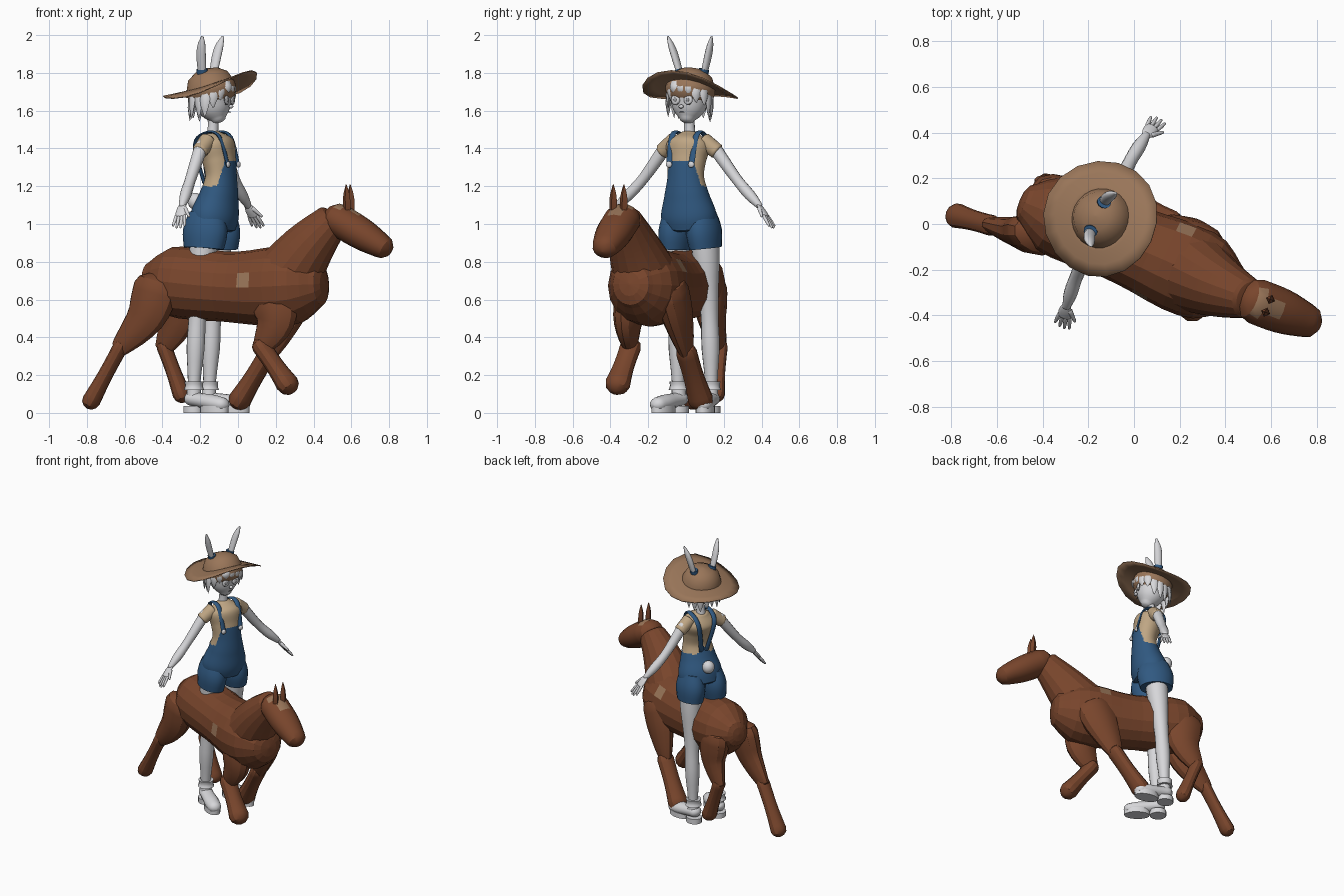
import bpy, bmesh, random
from math import sin, cos, pi, radians
from mathutils import Vector, Matrix

random.seed(4)
cube = bpy.data.objects.get("Cube")
if cube:
    bpy.data.objects.remove(cube, do_unlink=True)


def material(name, red, green, blue):
    mat = bpy.data.materials.new(name)
    mat.use_nodes = True
    mat.diffuse_color = (red, green, blue, 1)
    shader = mat.node_tree.nodes["Principled BSDF"]
    shader.inputs["Base Color"].default_value = mat.diffuse_color
    return mat


PALE = material("pale grey", .68, .68, .7)
GREY = material("mid grey", .33, .33, .34)
DENIM = material("denim blue", .03, .1, .22)
SHIRT = material("shirt tan", .52, .38, .23)
STRAW = material("straw brown", .32, .18, .1)
HIDE = material("horse brown", .19, .06, .025)

# Figure space: x is its left, -y its front.  Horse space: x forward, y left.
FIGURE = Matrix.Translation((-.135, .02, 0)) @ Matrix.Rotation(radians(65), 4, 'Z')
HORSE = Matrix.Translation((0, -.09, 0)) @ Matrix.Rotation(radians(-21), 4, 'Z')
X_AXIS = Vector((1, 0, 0))
Y_AXIS = Vector((0, 1, 0))


def finish(bm, name, mat, space, smooth=45, second=None, rule=None):
    """Turn a bmesh into a placed, shaded object; the rule picks faces of a second colour."""
    bmesh.ops.recalc_face_normals(bm, faces=bm.faces)
    mesh = bpy.data.meshes.new(name)
    mesh.materials.append(mat)
    if second:
        mesh.materials.append(second)
        for face in bm.faces:
            face.material_index = int(rule(face.calc_center_median(), face.normal))
    bm.to_mesh(mesh)
    bm.free()
    mesh.transform(space)
    ob = bpy.data.objects.new(name, mesh)
    bpy.context.collection.objects.link(ob)
    if smooth:
        bpy.ops.object.select_all(action='DESELECT')
        ob.select_set(True)
        bpy.context.view_layer.objects.active = ob
        bpy.ops.object.shade_smooth_by_angle(angle=radians(smooth))
    return ob


def along(keys, u):
    """Smooth value at u (from start to end) through evenly spaced keys."""
    last = len(keys) - 1
    if last == 0:
        return keys[0]
    i = min(int(u * last), last - 1)
    t = u * last - i
    before, a, b, after = (keys[max(0, min(last, i + k))] for k in (-1, 0, 1, 2))
    bend_a, bend_b = (b - before) / 2, (after - a) / 2
    ease = t * t * (3 - 2 * t)
    return a + (b - a) * ease + bend_a * (t * (1 - t) ** 2) - bend_b * (t * t * (1 - t))


def tube(name, path, radii, mat, space, squash=1, sides=12, rings=8, ref=Y_AXIS, cap=1, **look):
    """Skin a path: radii run evenly along it, squash scales the width across ref."""
    path = [Vector(p) for p in path]
    spots = [along(path, i / rings) for i in range(rings + 1)]
    bm = bmesh.new()
    loops = []

    def add_ring(centre, tangent, radius):
        a = (ref - tangent * tangent.dot(ref)).normalized()
        b = tangent.cross(a) * squash
        turns = [2 * pi * k / sides for k in range(sides)]
        loops.append([bm.verts.new(centre + (a * cos(q) + b * sin(q)) * radius) for q in turns])

    for i, spot in enumerate(spots):
        tangent = (spots[min(i + 1, rings)] - spots[max(i - 1, 0)]).normalized()
        radius = along(radii, i / rings)
        bulge = cap * radius * min(1, squash)
        # Rounded ends
        tips = [radians(q) for q in (30, 60, 88)] if cap else []
        if i == 0:
            for q in reversed(tips):
                add_ring(spot - tangent * bulge * sin(q), tangent, radius * cos(q))
        add_ring(spot, tangent, radius)
        if i == rings:
            for q in tips:
                add_ring(spot + tangent * bulge * sin(q), tangent, radius * cos(q))
    for u, v in zip(loops, loops[1:]):
        for k in range(sides):
            n = (k + 1) % sides
            bm.faces.new((u[k], u[n], v[n], v[k]))
    bm.faces.new(loops[0])
    bm.faces.new(loops[-1])
    return finish(bm, name, mat, space, **look)


def ball(name, centre, size, mat):
    bm = bmesh.new()
    bmesh.ops.create_uvsphere(bm, u_segments=16, v_segments=10, radius=1)
    bm.transform(Matrix.Translation(centre) @ Matrix.Diagonal((*size, 1)))
    finish(bm, name, mat, FIGURE)


def horse(name, path, radii, **options):
    tube("horse_" + name, path, radii, HIDE, HORSE, **options)


def body(name, path, radii, mat=PALE, **options):
    tube(name, path, radii, mat, FIGURE, **options)


# Horse trunk with a small tan patch on each side
def is_patch(c, normal):
    right = c.y < 0 and .05 < c.x < .12 and .66 < c.z < .72
    left = c.y > 0 and .14 < c.x < .21 and .76 < c.z < .82
    return right or left


horse("body", [(-.5, 0, .71), (0, -.01, .665), (.46, -.03, .68)], [.09, .17, .18, .175, .185, .2, .185, .12],
      squash=1.06, sides=16, rings=14, smooth=0, cap=.4, second=STRAW, rule=is_patch)

# Neck, head and ears
horse("neck", [(.27, -.02, .7), (.415, -.04, .88), (.55, -.04, 1.02)], [.18, .135, .09],
      squash=1.05, sides=16, smooth=20, cap=.3)
horse("head", [(.59, -.04, 1.02), (.825, -.04, .885)], [.1, .098, .075], squash=.88, sides=16, smooth=30,
      second=STRAW, rule=lambda c, n: c.x > .6 and c.z > 1.05 and n.z > .8)
for side, y in (("left", -.01), ("right", -.07)):
    horse(side + "_ear", [(.645, y, 1.07), (.64, y, 1.21)], [.02, .02, .002], sides=4, cap=0, smooth=0)

# Horse legs: forward and height of the hip, the joint and the hoof, and their spread
LEGS = {
    "right_hind": ((-.42, .66), (-.61, .35), (-.77, .065), -1),
    "left_hind": ((-.38, .66), (-.46, .35), (-.365, .1), .75),
    "right_fore": ((.25, .6), (.19, .35), (.34, .155), -1),
    "left_fore": ((.26, .64), (.12, .32), (-.05, .07), 1),
}
for name, (hip, joint, hoof, spread) in LEGS.items():
    hip, joint, hoof = (Vector((p[0], spread * y, p[1])) for p, y in zip((hip, joint, hoof), (.115, .145, .16)))
    thigh = hip.lerp(joint, .5) + X_AXIS * (0 if name == "left_fore" else .04)
    horse(name + "_upper_leg", [hip, thigh, joint], [.085, .08, .06, .036], squash=1.5, smooth=30, cap=.9)
    thick = 1.25 if "fore" in name else 1
    horse(name + "_lower_leg", [joint, hoof], [.046 * thick, .045 * thick, .055 * thick], squash=.88, smooth=30)


# Torso: shirt above, overalls and bib below
def is_denim(c, normal):
    bib = c.y < -.06 and c.z < 1.33 and abs(c.x) < .07 + (1.33 - c.z) / 4
    back = c.y > 0 and abs(c.x) < .05 and c.z < 1.25 - abs(c.x)
    return bib or back or c.z < 1.2


body("shirt_and_overalls", [(0, 0, .99), (0, -.05, 1.25), (0, 0, 1.48)], [.148, .15, .122, .1, .106, .118, .05],
     SHIRT, squash=.8, ref=X_AXIS, sides=96, rings=60, cap=.2, second=DENIM, rule=is_denim)
body("neck", [(0, 0, 1.46), (0, -.01, 1.6)], [.033, .028, .03])
ball("tail_puff", (0, .1, 1.12), (.042, .04, .045), PALE)

for side, s in (("left", 1), ("right", -1)):
    # Overalls
    body(side + "_shorts_leg", [(s * .072, 0, 1.06), (s * .088, .01, .87)], [.068, .088, .079], DENIM,
         squash=1.4, ref=X_AXIS, sides=20, cap=0)
    body(side + "_strap", [(s * .065, -.12, 1.31), (s * .07, -.075, 1.46), (s * .07, 0, 1.485),
                           (s * .06, .075, 1.42), (s * .02, .04, 1.22)], [.017], DENIM,
         squash=.45, ref=X_AXIS, sides=8, rings=20)
    ball(side + "_strap_button", (s * .065, -.122, 1.315), (.017, .01, .017), PALE)

    # Leg and arm
    body(side + "_leg", [(s * .085, .01, .9), (s * .095, .045, .5), (s * .097, .065, .1)],
         [.075, .07, .055, .046, .048, .036, .03], sides=16, rings=16)
    body(side + "_sleeve", [(s * .085, -.01, 1.44), (s * .158, 0, 1.385)], [.046, .042], SHIRT, sides=16, cap=.3)
    shoulder, elbow, wrist = (Vector(p) for p in ((s * .14, 0, 1.41), (s * .28, 0, 1.23), (s * .41, -.015, 1.1)))
    body(side + "_arm", [shoulder, elbow, wrist], [.036, .033, .029, .03, .019], rings=12)

    # Hand: fingers fan out from the end of the palm
    reach = Vector((s * .045, -.01, -.058))
    knuckles = wrist + reach
    body(side + "_palm", [wrist, knuckles], [.02, .03, .03], squash=.45, cap=.6)
    for i in range(4):
        fan = Y_AXIS * (i - 1.5) * .016
        length = 1.1 - abs(i - 1.5) / 6
        body(f"{side}_finger_{i + 1}", [knuckles + fan, knuckles + fan * 1.4 + reach * length],
             [.009, .009, .006], sides=8, rings=4)
    body(side + "_thumb", [wrist + reach / 3 - Y_AXIS * .02, knuckles - Y_AXIS * .05], [.012, .007],
         sides=8, rings=4)

    # Boot, turned outward a little
    turn = FIGURE @ Matrix.Translation((s * .097, .05, 0)) @ Matrix.Rotation(s * radians(12), 4, 'Z')
    tube(side + "_boot", [(0, .03, .075), (0, -.17, .045)], [.045, .045, .05, .045], PALE, turn,
         squash=.85, sides=16, ref=X_AXIS)
    tube(side + "_boot_ankle", [(0, .015, .06), (0, .015, .15)], [.042, .036], PALE, turn, cap=0)
    tube(side + "_boot_cuff", [(0, .015, .12), (0, .015, .165)], [.055, .048, .051], PALE, turn, cap=0)
    for part, y, length in (("heel", .02, .055), ("sole", -.12, .085)):
        tube(f"{side}_boot_{part}", [(0, y, 0), (0, y, .036)], [length], PALE, turn,
             squash=.05 / length, sides=16, rings=1, cap=0)

    # Long ear with a band where it leaves the hat
    body(side + "_ear", [(s * .06, .03, 1.76), (s * .1, .02, 1.9), (s * .127, 0, 1.99)],
         [.018, .026, .024, .008], squash=.7)
    body(side + "_ear_band", [(s * .064, .028, 1.79), (s * .071, .028, 1.82)], [.031], DENIM,
         squash=.85, rings=1, cap=0)

    # Eye: grey rim, pale iris, grey pupil
    for i, (part, size, mat) in enumerate((("rim", .029, GREY), ("iris", .025, PALE), ("pupil", .011, GREY))):
        ball(f"{side}_eye_{part}", (s * .037, -.099 - i * .0035, 1.658), (size * .9, .006, size), mat)

# Head and face
body("head", [(0, -.035, 1.555), (0, -.005, 1.65), (0, 0, 1.75)], [.04, .08, .1, .104, .09],
     ref=X_AXIS, sides=24, rings=12, cap=.5)
ball("nose", (0, -.108, 1.622), (.014, .012, .01), PALE)
ball("mouth", (0, -.099, 1.592), (.016, .004, .003), GREY)

# Hair: broad flat locks, short over the face and long at the back
LOCKS = 17
for i in range(LOCKS):
    turn = 2 * pi * i / LOCKS
    out = Vector((sin(turn), -cos(turn), 0))
    fringe = max(0, cos(turn)) / 7
    tip = Vector((0, 0, 1.535 + fringe + random.uniform(0, .03))) + out * random.uniform(.108, .128)
    root = Vector((0, 0, 1.765)) + out * .09
    bend = (root + tip) / 2 + out * .012
    body(f"hair_lock_{i + 1}", [root, bend, tip], [.03, .03, .024, .001], squash=.5,
         ref=Vector((cos(turn), sin(turn), 0)), sides=6, rings=6, cap=0)

# Hat: saddle-shaped brim raised at the front, with a round crown
HAT = FIGURE @ Matrix.Translation((0, .012, 1.728)) @ Matrix.Rotation(radians(-15), 4, 'X')
bm = bmesh.new()
bmesh.ops.create_circle(bm, segments=18, radius=.09)
edge = bm.edges[:]
for growth in (1.6, 1.4, 1.27):
    new = bmesh.ops.extrude_edge_only(bm, edges=edge)["geom"]
    edge = [g for g in new if isinstance(g, bmesh.types.BMEdge)]
    bmesh.ops.scale(bm, vec=(growth, growth, 1), verts=[g for g in new if isinstance(g, bmesh.types.BMVert)])
for v in bm.verts:
    v.co.z = .008 - .8 * v.co.x ** 2 + v.co.y ** 2 / 5
brim = finish(bm, "hat_brim", STRAW, HAT)
brim.modifiers.new("thickness", 'SOLIDIFY').thickness = .006
tube("hat_crown", [(0, 0, -.03), (0, 0, .015)], [.133, .132, .125], STRAW, HAT, sides=24, cap=.67, smooth=60)
